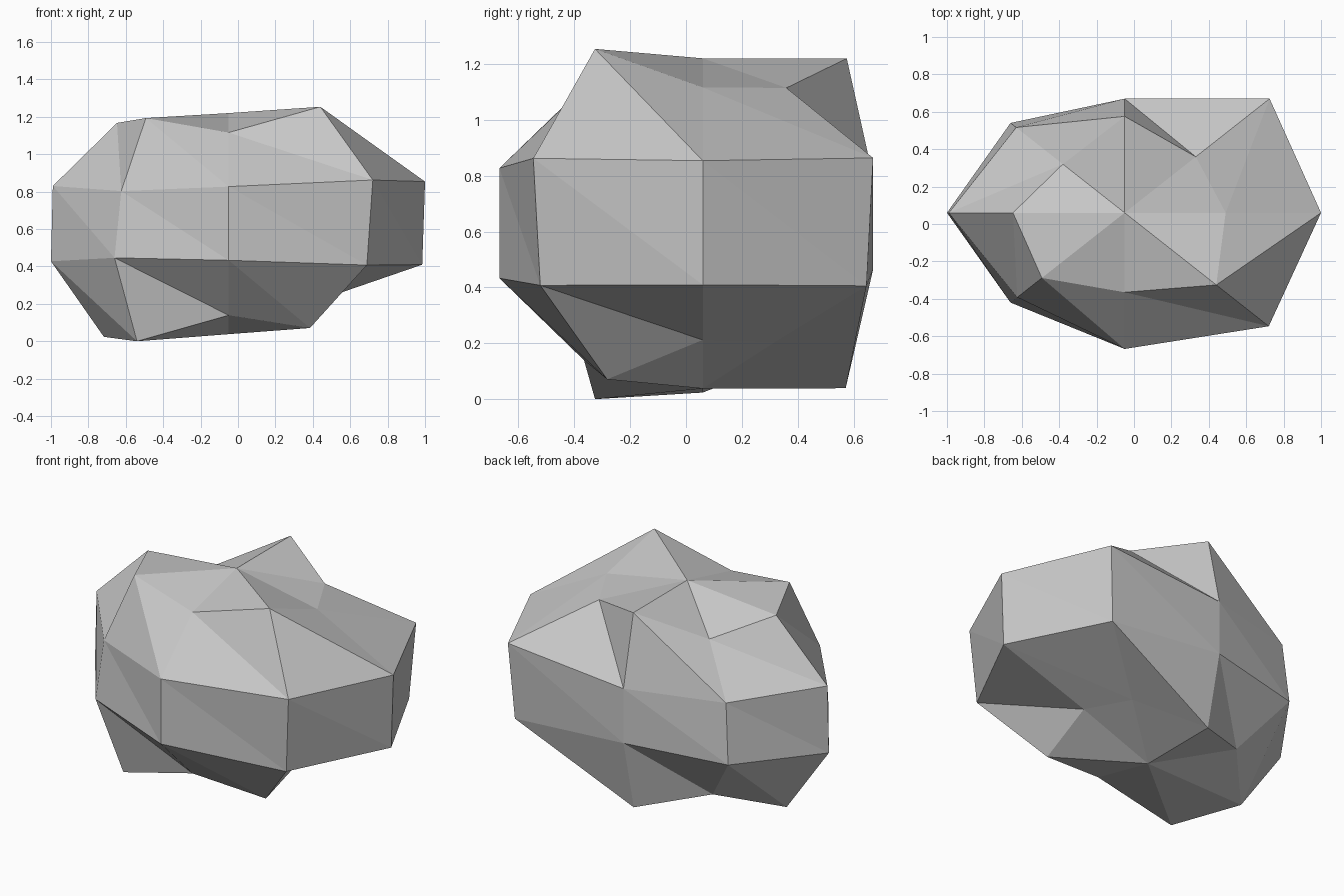
import bpy
import bmesh
from math import cos, sin, pi

cube = bpy.data.objects.get("Cube")
if cube:
    bpy.data.objects.remove(cube, do_unlink=True)

# Stone material
stone = bpy.data.materials.new("stone_grey")
stone.use_nodes = True
grey = (0.57, 0.57, 0.57, 1)
stone.diffuse_color = grey
stone.node_tree.nodes["Principled BSDF"].inputs["Base Color"].default_value = grey

# Squashed eight-sided ball with uneven rings:
# (height per unit of radius, radius at each step counter-clockwise from +x)
CENTRE = (-0.05, 0.06, 0.63)
Y_SCALE = 0.787
SIDES = 8
RINGS = [
    (-0.909, (0.46, 0.467, 0.65, 0.54, 0.667, 0.693, 0.54, 0.615)),
    (-0.213, (1.035, 1.053, 0.775, 0.863, 0.95, 0.863, 0.925, 1.045)),
    (0.213, (1.05, 1.096, 0.775, 0.82, 0.94, 0.812, 0.925, 1.09)),
    (0.9, (0.54, 0.538, 0.655, 0.467, 0.597, 0.626, 0.54, 0.693)),
]
BOTTOM, TOP = 0.038, 1.22

bm = bmesh.new()
cx, cy, cz = CENTRE
rings = []
for slope, radii in RINGS:
    ring = []
    for i, r in enumerate(radii):
        a = 2 * pi * i / SIDES
        ring.append(bm.verts.new((cx + r * cos(a), cy + r * sin(a) * Y_SCALE, cz + r * slope)))
    rings.append(ring)

# Side bands, every panel creased along the same diagonal
for low, high in zip(rings, rings[1:]):
    for i in range(SIDES):
        j = (i + 1) % SIDES
        bm.faces.new((low[i], low[j], high[i]))
        bm.faces.new((low[j], high[j], high[i]))

# Fans closing the underside and the top
bottom = bm.verts.new((cx, cy, BOTTOM))
top = bm.verts.new((cx, cy, TOP))
for i in range(SIDES):
    j = (i + 1) % SIDES
    bm.faces.new((bottom, rings[0][j], rings[0][i]))
    bm.faces.new((top, rings[-1][i], rings[-1][j]))

mesh = bpy.data.meshes.new("boulder")
bm.to_mesh(mesh)
bm.free()
mesh.materials.append(stone)
boulder = bpy.data.objects.new("boulder", mesh)
bpy.context.collection.objects.link(boulder)
